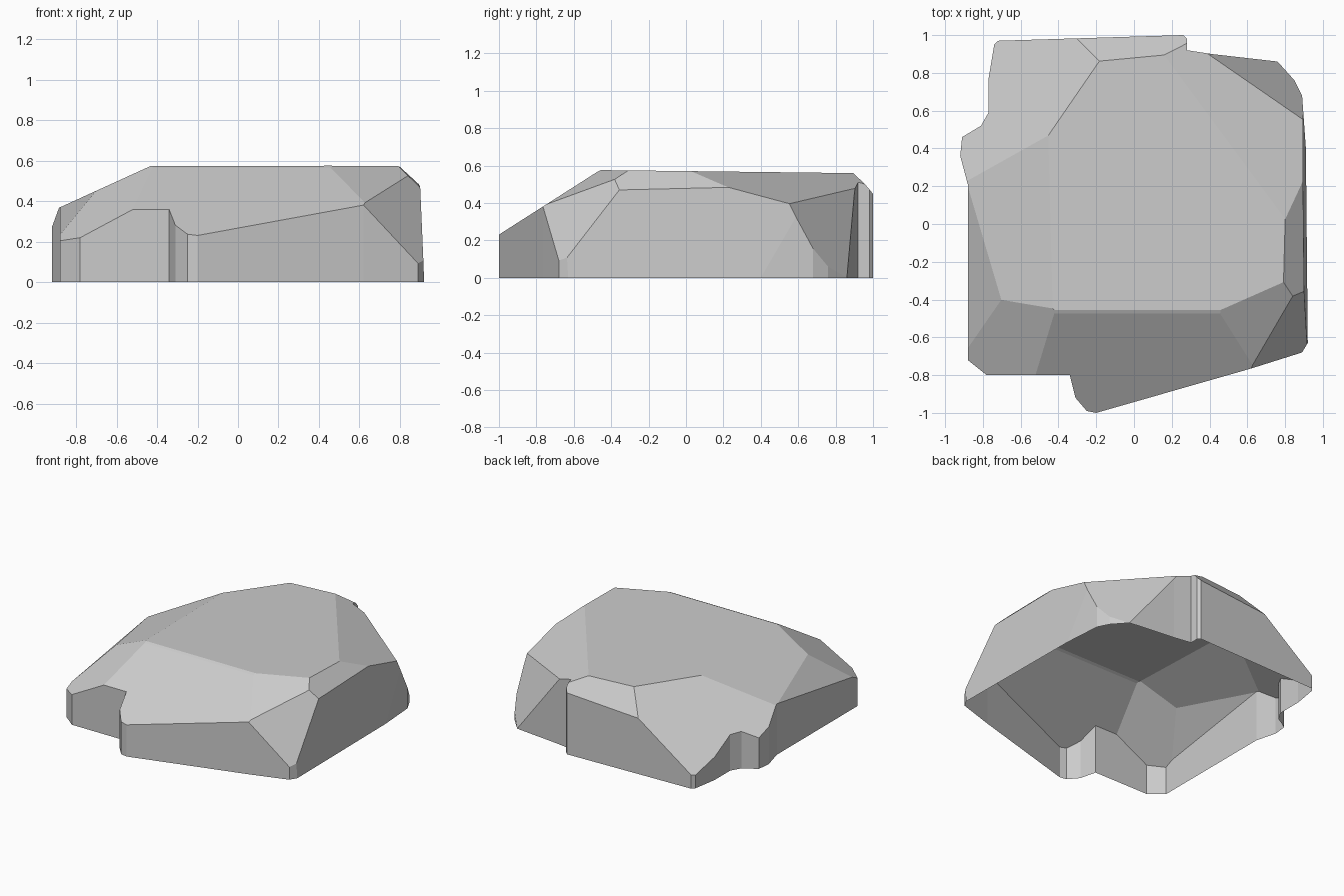
import bpy, bmesh
from mathutils import Vector

if "Cube" in bpy.data.objects:
    bpy.data.objects.remove(bpy.data.objects["Cube"])

# Rock footprint, counter-clockwise from the front tip
OUTLINE = [(-.20, -1), (.62, -.765), (.89, -.68), (.92, -.63), (.91, .4), (.89, .68),
           (.85, .76), (.76, .86), (.41, .90), (.28, .92), (.28, .98), (.26, 1),
           (-.72, .97), (-.74, .95), (-.77, .77), (-.77, .59), (-.81, .52), (-.91, .46),
           (-.92, .36), (-.88, .21), (-.88, -.72), (-.78, -.80), (-.34, -.80),
           (-.31, -.92), (-.25, -.99)]

# Chisel planes, three points each
CUTS = [
    [(-.4, -.46, .575), (.8, -.4, .575), (.4, .86, .56)],       # top
    [(-.43, -.5, .55), (.44, -.5, .55), (-.2, -.97, .25)],      # front slope
    [(-.4, -.46, .573), (.4, -.46, .573), (0, -.51, .55)],      # front bevel
    [(.45, -.48, .565), (.76, -.33, .57), (.61, -.77, .385)],   # front right slope
    [(.61, -.77, .39), (.80, -.46, .49), (.91, -.65, .1)],      # front right corner
    [(.80, 0, .57), (.90, 0, .475), (.79, -.33, .575)],         # right bevel
    [(.92, -.63, 0), (.91, .4, 0), (.90, -.3, .47)],            # right wall
    [(.82, 0, .57), (.13, .93, .56), (.87, .57, .40)],          # back right slope
    [(.87, .57, .40), (.41, .90, .45), (.76, .86, 0)],          # back right corner
    [(-.3, .98, .41), (.28, 1, .45), (.1, .88, .57)],           # back bevel
    [(-.72, .97, .1), (-.30, .98, .41), (-.88, .23, .37)],      # back left slope
    [(-.88, .2, .37), (-.43, -.46, .575), (-.43, .1, .575)],    # left slope
    [(-.88, .2, .37), (-.88, -.62, .24), (-.72, -.36, .44)],    # left lower slope
    [(-.5, -.8, .37), (-.43, -.5, .55), (-.78, -.8, .22)],      # front left slope
]


def chisel(bm, points):
    a, b, c = map(Vector, points)
    n = (b - a).cross(c - a).normalized()
    if n.dot(Vector((0, 0, .2)) - a) > 0:
        n = -n
    bmesh.ops.bisect_plane(bm, geom=bm.verts[:] + bm.edges[:] + bm.faces[:],
                           dist=1e-5, plane_co=a, plane_no=n, clear_outer=True)
    rim = [e for e in bm.edges if e.is_boundary]
    if rim:
        bmesh.ops.holes_fill(bm, edges=rim, sides=0)


# Block extruded from the footprint
bm = bmesh.new()
base = bm.faces.new([bm.verts.new((x, y, 0)) for x, y in OUTLINE])
ext = bmesh.ops.extrude_face_region(bm, geom=[base], use_keep_orig=True)
for v in ext["geom"]:
    if isinstance(v, bmesh.types.BMVert):
        v.co.z = .7
bmesh.ops.recalc_face_normals(bm, faces=bm.faces)

# Facets
for cut in CUTS:
    chisel(bm, cut)
bmesh.ops.recalc_face_normals(bm, faces=bm.faces)

# Open underside
under = [f for f in bm.faces if all(abs(v.co.z) < 1e-4 for v in f.verts)]
bmesh.ops.delete(bm, geom=under, context='FACES')

mesh = bpy.data.meshes.new("rock")
bm.to_mesh(mesh)
bm.free()
bpy.context.collection.objects.link(bpy.data.objects.new("rock", mesh))
